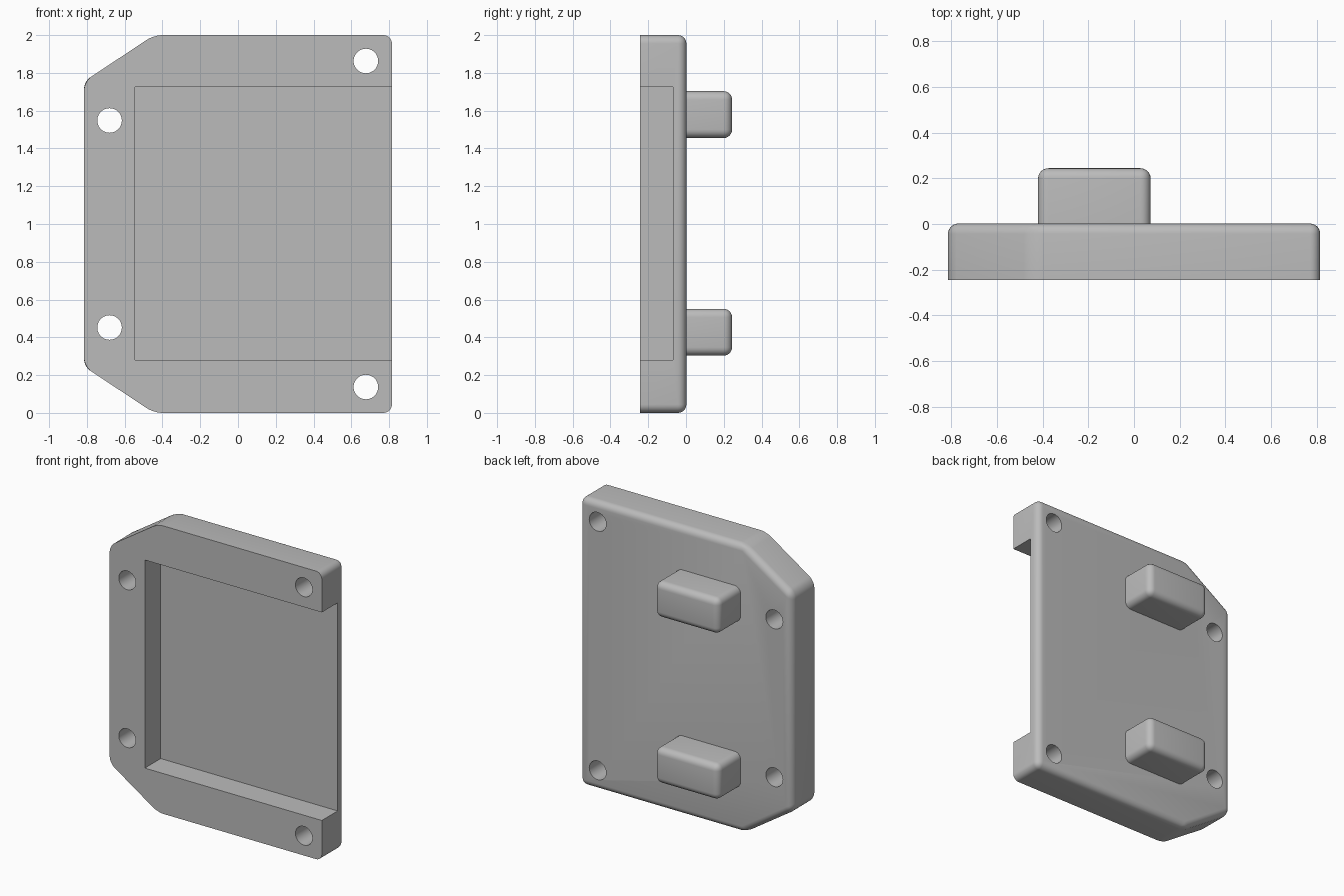
import bpy, bmesh
from math import radians
from mathutils import Matrix

if "Cube" in bpy.data.objects:
    bpy.data.objects.remove(bpy.data.objects["Cube"])

FRONT, BACK, PEG_END = -0.244, 0.002, 0.244
FILLET = 0.045

grey = bpy.data.materials.new("plain grey")
grey.use_nodes = True
colour = (0.5, 0.5, 0.5, 1)
grey.diffuse_color = colour
grey.node_tree.nodes["Principled BSDF"].inputs["Base Color"].default_value = colour


def finish(name, bm):
    bmesh.ops.recalc_face_normals(bm, faces=bm.faces[:])
    mesh = bpy.data.meshes.new(name)
    bm.to_mesh(mesh)
    bm.free()
    mesh.materials.append(grey)
    obj = bpy.data.objects.new(name, mesh)
    bpy.context.scene.collection.objects.link(obj)
    return obj


def rounded_slab(name, outline, y0, y1):
    """Extrude an x-z outline along y, rounding its sides and back rim."""
    bm = bmesh.new()
    face = bm.faces.new([bm.verts.new((x, y0, z)) for x, z in outline])
    new = bmesh.ops.extrude_face_region(bm, geom=[face], use_keep_orig=True)["geom"]
    for v in new:
        if isinstance(v, bmesh.types.BMVert):
            v.co.y = y1
    bmesh.ops.recalc_face_normals(bm, faces=bm.faces[:])
    edges = [e for e in bm.edges if any(v.co.y > y1 - 0.001 for v in e.verts)]
    bmesh.ops.bevel(bm, geom=edges, offset=FILLET, segments=6, profile=0.5,
                    affect='EDGES', clamp_overlap=True)
    return finish(name, bm)


def box_outline(x0, x1, z0, z1):
    return [(x0, z0), (x1, z0), (x1, z1), (x0, z1)]


def cut(target, bm, name):
    cutter = finish(name, bm)
    cutter.hide_render = True
    mod = target.modifiers.new(name, 'BOOLEAN')
    mod.operation = 'DIFFERENCE'
    mod.solver = 'EXACT'
    mod.object = cutter
    bpy.context.view_layer.objects.active = target
    bpy.ops.object.modifier_apply(modifier=name)
    bpy.data.objects.remove(cutter)


# Housing with two clipped corners
half = [(0.815, 0), (0.815, 2), (-0.445, 2), (-0.815, 1.755)]
outline = half + [(-0.815, 0.245), (-0.445, 0)]
housing = rounded_slab("housing", outline, FRONT, BACK)

# Shallow pocket, open on the left side
bm = bmesh.new()
x0, x1, y0, y1, z0, z1 = -0.545, 1.0, -0.5, -0.07, 0.28, 1.725
bmesh.ops.create_cube(bm, size=1, matrix=Matrix.Translation(
    ((x0 + x1) / 2, (y0 + y1) / 2, (z0 + z1) / 2)) @ Matrix.Diagonal(
    (x1 - x0, y1 - y0, z1 - z0, 1)))
cut(housing, bm, "pocket_cutter")

# Screw holes, mirrored about mid height
bm = bmesh.new()
for x, dz in ((0.677, 0.863), (-0.68, 0.548)):
    for side in (-1, 1):
        bmesh.ops.create_cone(bm, segments=40, radius1=0.065, radius2=0.065, depth=1,
                              cap_ends=True, matrix=Matrix.Translation((x, 0, 1 + side * dz))
                              @ Matrix.Rotation(radians(90), 4, 'X'))
cut(housing, bm, "hole_cutter")

# Mounting pegs on the back
pegs = [rounded_slab(name, box_outline(-0.42, 0.073, z - 0.124, z + 0.124),
                     BACK - 0.01, PEG_END)
        for name, z in (("lower_peg", 0.427), ("upper_peg", 1.579))]

# Smooth fillets, crisp edges
bpy.ops.object.select_all(action='DESELECT')
for obj in [housing] + pegs:
    obj.select_set(True)
bpy.context.view_layer.objects.active = housing
bpy.ops.object.shade_smooth_by_angle(angle=radians(25))
